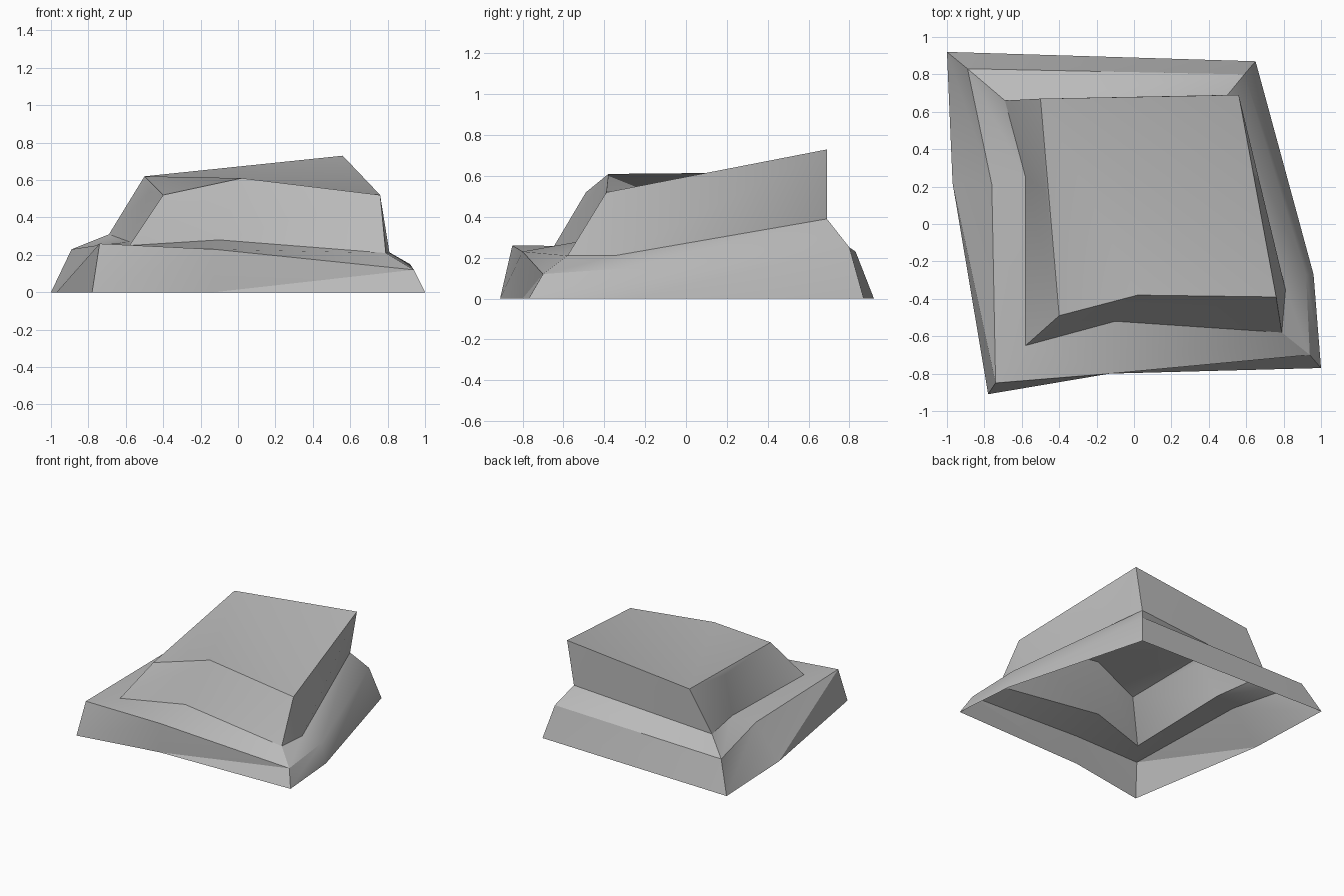
import bpy
import bmesh
from math import radians

default_cube = bpy.data.objects.get("Cube")
if default_cube:
    bpy.data.objects.remove(default_cube, do_unlink=True)


def make_material(name, colour):
    material = bpy.data.materials.new(name)
    material.use_nodes = True
    material.diffuse_color = colour
    material.node_tree.nodes["Principled BSDF"].inputs["Base Color"].default_value = colour
    return material


# Outlines run counter-clockwise: front left corner, front middle, front right
# corner, right middle, back right corner, back left corner, left middle
base = [(-.78, -.91, 0), (-.13, -.8, 0), (1, -.77, 0), (.96, -.27, 0),
        (.65, .87, 0), (-1, .92, 0), (-.97, .22, 0)]
ledge_outer = [(-.74, -.85, .26), (-.13, -.8, .23), (.94, -.7, .12), (.92, -.27, .15),
               (.59, .8, .25), (-.89, .83, .23), (-.76, .21, .25)]
ledge_inner = [(-.58, -.65, .25), (-.1, -.52, .28), (.79, -.58, .21), (.81, -.35, .21),
               (.5, .69, .39), (-.69, .66, .31), (-.58, .25, .27)]
crown = [(-.4, -.49, .52), (.02, -.38, .61), (.76, -.39, .52), (.76, -.39, .52),
         (.56, .69, .73), (-.5, .67, .62), (-.47, .18, .54)]


def bridge(bm, lower, upper, flipped=()):
    """Join two outlines with triangles; flipped sides use the other diagonal."""
    count = len(lower)
    for i in range(count):
        j = (i + 1) % count
        a, b, c, d = lower[i], lower[j], upper[j], upper[i]
        if i in flipped:
            triangles = [(a, b, d), (b, c, d)]
        else:
            triangles = [(a, b, c), (a, c, d)]
        for triangle in triangles:
            bm.faces.new(triangle)


bm = bmesh.new()
rings = [[bm.verts.new(point) for point in outline]
         for outline in (base, ledge_outer, ledge_inner, crown)]

# Skirt, sloping ledge and upper wall
bridge(bm, rings[0], rings[1])
bridge(bm, rings[1], rings[2], flipped=(0,))
bridge(bm, rings[2], rings[3])

# Faceted top, open underneath
front_left, front_mid, front_right, right_mid, back_right, back_left, left_mid = rings[3]
for triangle in [(front_right, back_right, back_left),
                 (front_right, back_left, front_mid),
                 (front_mid, back_left, front_left),
                 (front_left, back_left, left_mid)]:
    bm.faces.new(triangle)

# The right middle closes into the front right corner at the top
bmesh.ops.remove_doubles(bm, verts=bm.verts[:], dist=0.001)
bmesh.ops.recalc_face_normals(bm, faces=bm.faces[:])

mesh = bpy.data.meshes.new("rock")
bm.to_mesh(mesh)
bm.free()
mesh.materials.append(make_material("stone grey", (.5, .5, .5, 1)))

rock = bpy.data.objects.new("rock", mesh)
bpy.context.collection.objects.link(rock)
bpy.context.view_layer.objects.active = rock
rock.select_set(True)
bpy.ops.object.shade_smooth_by_angle(angle=radians(30))
